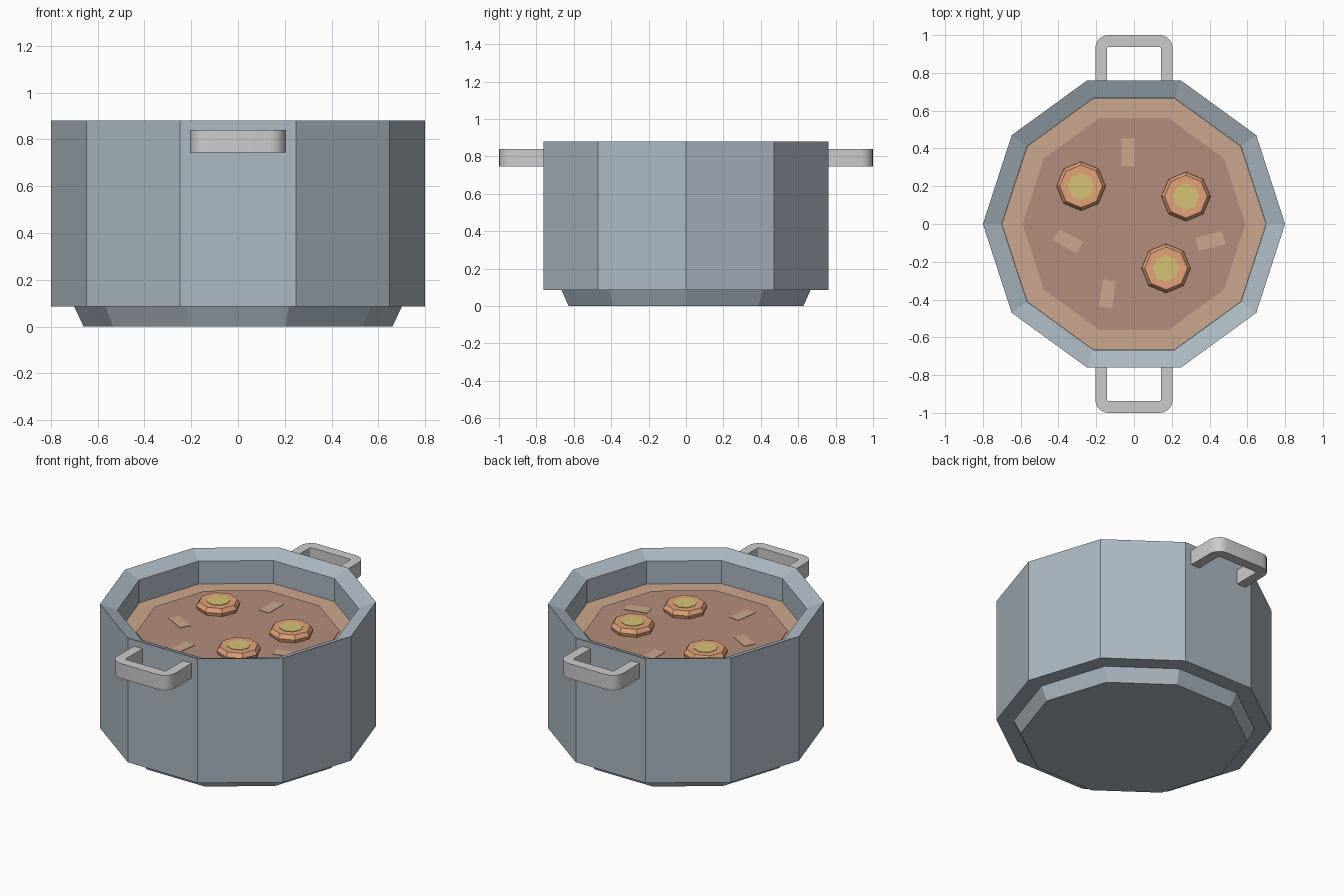
import bpy, bmesh
from math import cos, sin, pi, radians
from mathutils import Matrix

if "Cube" in bpy.data.objects:
    bpy.data.objects.remove(bpy.data.objects["Cube"])


def material(name, rgb):
    m = bpy.data.materials.new(name)
    m.diffuse_color = (*rgb, 1)
    m.use_nodes = True
    m.node_tree.nodes["Principled BSDF"].inputs["Base Color"].default_value = m.diffuse_color
    return m


STEEL = material("blue_steel", (0.41, 0.48, 0.54))
BROTH = material("broth_edge", (0.60, 0.39, 0.27))
SOUP = material("soup_brown", (0.45, 0.27, 0.20))
ORANGE = material("carrot_orange", (0.76, 0.36, 0.19))
YELLOW = material("carrot_yellow", (0.66, 0.54, 0.18))


def finish(name, bm, mat=None):
    bmesh.ops.recalc_face_normals(bm, faces=bm.faces)
    me = bpy.data.meshes.new(name)
    bm.to_mesh(me)
    bm.free()
    ob = bpy.data.objects.new(name, me)
    bpy.context.collection.objects.link(ob)
    if mat:
        me.materials.append(mat)
    return ob


def lathe(name, profile, sides, mat, centre=(0, 0)):
    """Closed faceted solid from (radius, z) rings, capped at both ends."""
    bm = bmesh.new()
    rings = [[bm.verts.new((centre[0] + r * cos(2 * pi * i / sides),
                            centre[1] + r * sin(2 * pi * i / sides), z))
              for i in range(sides)] for r, z in profile]
    for a, b in zip(rings, rings[1:]):
        for i in range(sides):
            j = (i + 1) % sides
            bm.faces.new((a[i], a[j], b[j], b[i]))
    bm.faces.new(rings[0])
    bm.faces.new(rings[-1])
    return finish(name, bm, mat)


# Pot body with stepped base and inward-sloping rim
lathe("pot", [(0.66, 0), (0.70, 0.085), (0.80, 0.085), (0.80, 0.88),
              (0.70, 0.84), (0.70, 0.67)], 10, STEEL)

# Soup: light outer ring and darker centre
lathe("soup_edge", [(0.699, 0.675), (0.699, 0.694)], 10, BROTH)
lathe("soup_centre", [(0.59, 0.69), (0.59, 0.698)], 10, SOUP)

# Carrot slices
for n, c in enumerate([(-0.28, 0.20), (0.275, 0.145), (0.17, -0.235)], 1):
    lathe(f"carrot_slice_{n}", [(0.12, 0.685), (0.13, 0.72), (0.113, 0.745)],
          8, ORANGE, c)
    lathe(f"carrot_core_{n}", [(0.07, 0.74), (0.07, 0.748)], 8, YELLOW, c)

# Small flat pieces floating on the soup
for n, (x, y, deg) in enumerate([(-0.03, 0.38, 90), (0.405, -0.09, 14),
                                 (-0.35, -0.09, -28), (-0.14, -0.37, 82)], 1):
    bm = bmesh.new()
    bmesh.ops.create_cube(bm, size=1, matrix=Matrix.Translation((x, y, 0.697))
                          @ Matrix.Rotation(radians(deg), 4, 'Z')
                          @ Matrix.Diagonal((0.145, 0.07, 0.008, 1)))
    finish(f"soup_piece_{n}", bm, BROTH)


def arc(cx, cy, r, start, steps=5):
    return [(cx + r * cos(start + pi / 2 * i / steps),
             cy + r * sin(start + pi / 2 * i / steps)) for i in range(steps + 1)]


# Rounded U-shaped handles, one each side
half_out = [(0.205, 0.75)] + arc(0.135, 0.93, 0.07, 0)
half_in = [(0.143, 0.75)] + arc(0.133, 0.927, 0.01, 0)
outer = half_out + [(-x, y) for x, y in reversed(half_out)]
inner = half_in + [(-x, y) for x, y in reversed(half_in)]
for name, s in (("back_handle", 1), ("front_handle", -1)):
    bm = bmesh.new()
    o = [bm.verts.new((x, s * y, 0.745)) for x, y in outer]
    i = [bm.verts.new((x, s * y, 0.745)) for x, y in inner]
    faces = [bm.faces.new((o[k], o[k + 1], i[k + 1], i[k]))
             for k in range(len(o) - 1)]
    ext = bmesh.ops.extrude_face_region(bm, geom=faces, use_keep_orig=True)
    bmesh.ops.translate(bm, vec=(0, 0, 0.095), verts=[
        v for v in ext["geom"] if isinstance(v, bmesh.types.BMVert)])
    ob = finish(name, bm)
    bpy.context.view_layer.objects.active = ob
    ob.select_set(True)
    bpy.ops.object.shade_smooth_by_angle(angle=radians(35))
    ob.select_set(False)
